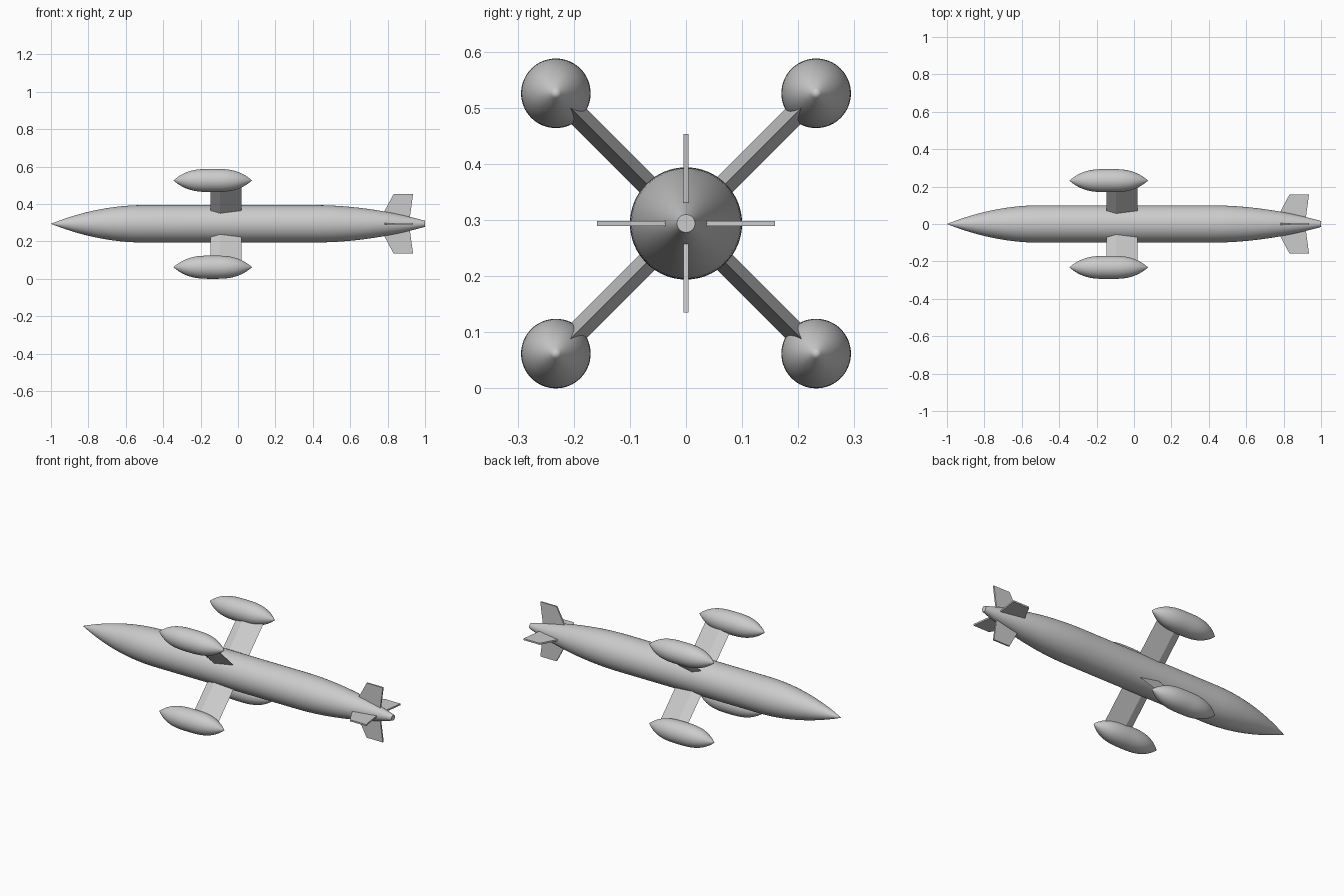
import bpy, bmesh
from math import cos, sin, pi, radians
from mathutils import Matrix, Vector

cube = bpy.data.objects.get("Cube")
if cube:
    bpy.data.objects.remove(cube)

AXIS_Z = 0.294
POD_REACH = 0.328

grey = bpy.data.materials.new("light grey")
grey.use_nodes = True
grey.diffuse_color = (0.6, 0.6, 0.6, 1)
grey.node_tree.nodes["Principled BSDF"].inputs["Base Color"].default_value = (0.6, 0.6, 0.6, 1)


def finish(name, bm, smooth):
    bmesh.ops.recalc_face_normals(bm, faces=bm.faces)
    mesh = bpy.data.meshes.new(name)
    bm.to_mesh(mesh)
    bm.free()
    mesh.materials.append(grey)
    obj = bpy.data.objects.new(name, mesh)
    bpy.context.collection.objects.link(obj)
    if smooth:
        bpy.ops.object.select_all(action="DESELECT")
        obj.select_set(True)
        bpy.context.view_layer.objects.active = obj
        bpy.ops.object.shade_smooth_by_angle(angle=radians(30))
    return obj


def lathe(name, profile, centre, sides=64):
    """Turn (x, radius) points round an axis parallel to x."""
    bm = bmesh.new()
    rings = []
    for x, r in profile:
        count = sides if r > 1e-5 else 1
        rings.append([bm.verts.new(centre + Vector((x, r * cos(2 * pi * i / sides), r * sin(2 * pi * i / sides))))
                      for i in range(count)])
    for a, b in zip(rings, rings[1:]):
        for i in range(sides):
            j = (i + 1) % sides
            corners = [a[i % len(a)], a[j % len(a)], b[j % len(b)], b[i % len(b)]]
            bm.faces.new(list(dict.fromkeys(corners)))
    for ring in (rings[0], rings[-1]):
        if len(ring) > 1:
            bm.faces.new(ring)
    return finish(name, bm, True)


def prism(name, outline, shift, angle):
    """Extrude an outline by shift, then turn it round the body axis."""
    bm = bmesh.new()
    face = bm.faces.new([bm.verts.new(p) for p in outline])
    extruded = bmesh.ops.extrude_face_region(bm, geom=[face])["geom"]
    bmesh.ops.translate(bm, vec=shift, verts=[v for v in extruded if isinstance(v, bmesh.types.BMVert)])
    bm.transform(Matrix.Translation((0, 0, AXIS_Z)) @ Matrix.Rotation(angle, 4, "X"))
    return finish(name, bm, False)


# Body: pointed nose, straight middle, tapering tail with a flat end
steps = 20
nose = [(-0.5 - 0.5 * u, 0.1 * (1 - u * u)) for u in (1 - i / steps for i in range(steps + 1))]
tail = [(0.4 + 0.6 * u, 0.1 - 0.084 * u * u) for u in (i / steps for i in range(steps + 1))]
lathe("body", nose + tail, Vector((0, 0, AXIS_Z)))

# Pods on wedge-shaped pylons, set in a diagonal cross
pod = [(-0.135 + 0.21 * u, 0.062 * (1 - abs(u) ** 3)) for u in (i / steps - 1 for i in range(2 * steps + 1))]
wedge = [(-0.147, 0, 0.05), (-0.095, 0.019, 0.05), (0.02, 0, 0.05), (-0.095, -0.019, 0.05)]
places = ("upper_right", "lower_right", "lower_left", "upper_left")
for k, place in enumerate(places):
    angle = pi / 4 + k * pi / 2
    centre = Vector((0, -sin(angle) * POD_REACH, AXIS_Z + cos(angle) * POD_REACH))
    lathe(place + "_pod", pod, centre)
    prism(place + "_pylon", wedge, (0, 0, 0.255), angle)

# Four swept tail fins
fin = [(0.78, -0.0045, 0.02), (0.78, -0.0045, 0.062), (0.832, -0.0045, 0.159),
       (0.936, -0.0045, 0.159), (0.917, -0.0045, 0.02)]
for k, place in enumerate(("top", "front", "bottom", "back")):
    prism(place + "_tail_fin", fin, (0, 0.009, 0), k * pi / 2)
